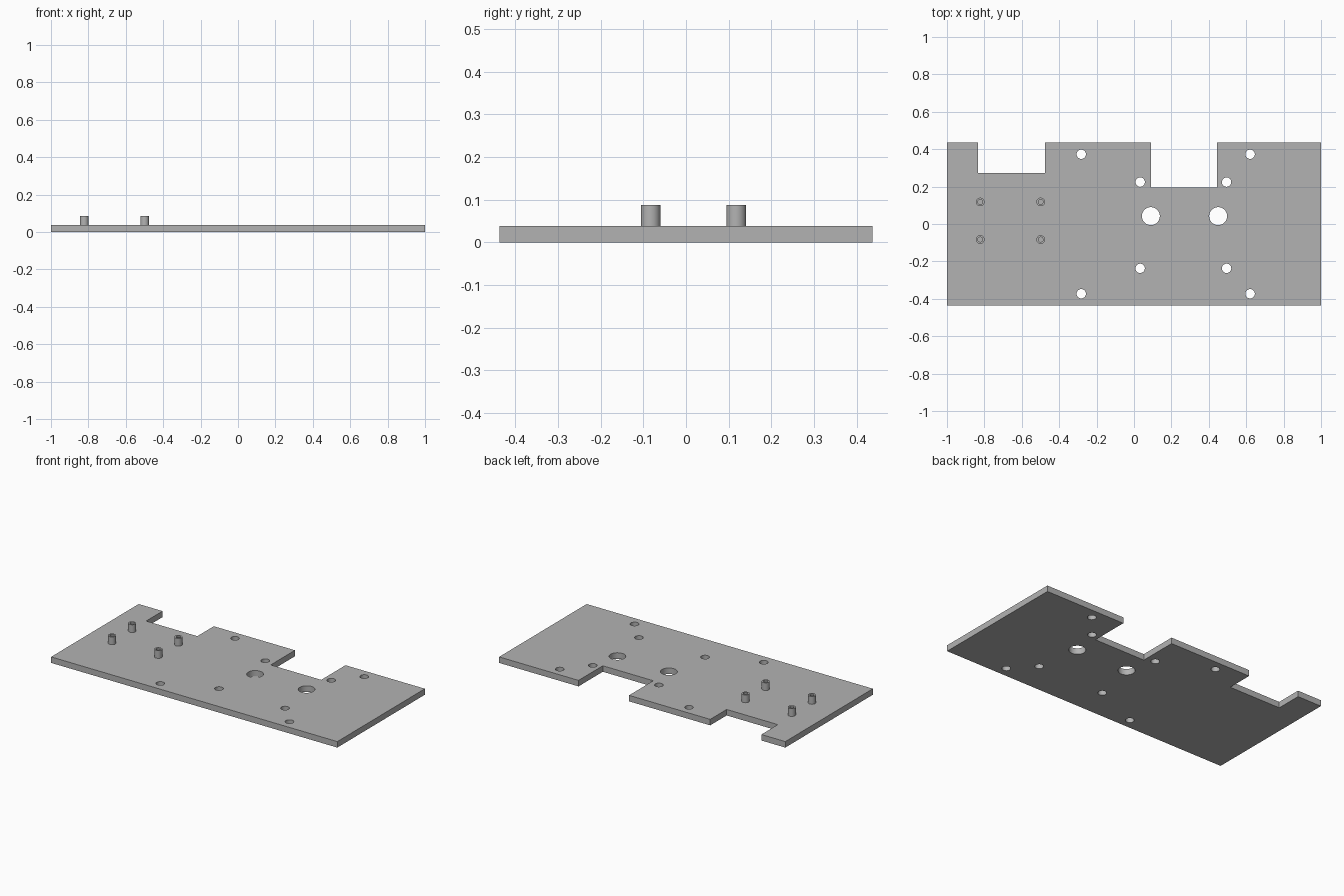
import bpy, bmesh
from math import radians
from mathutils import Matrix, Vector

if "Cube" in bpy.data.objects:
    bpy.data.objects.remove(bpy.data.objects["Cube"])

THICK, TOP = 0.038, 0.087
HALF_Y = 0.437

grey = bpy.data.materials.new("plain grey")
grey.use_nodes = True
colour = (0.45, 0.45, 0.45, 1)
grey.diffuse_color = colour
grey.node_tree.nodes["Principled BSDF"].inputs["Base Color"].default_value = colour


def make_object(name, bm):
    bmesh.ops.recalc_face_normals(bm, faces=bm.faces)
    mesh = bpy.data.meshes.new(name)
    bm.to_mesh(mesh)
    bm.free()
    mesh.materials.append(grey)
    obj = bpy.data.objects.new(name, mesh)
    bpy.context.collection.objects.link(obj)
    return obj


def smooth(obj):
    bpy.ops.object.select_all(action='DESELECT')
    obj.select_set(True)
    bpy.context.view_layer.objects.active = obj
    bpy.ops.object.shade_smooth_by_angle(angle=radians(30))


# Plate outline with two notches in the back edge
left_notch = (0.092, 0.445, 0.195)
right_notch = (-0.833, -0.475, 0.273)
outline = [(-1, HALF_Y), (-1, -HALF_Y), (1, -HALF_Y), (1, HALF_Y)]
for x0, x1, y in (left_notch, right_notch):
    outline += [(x1, HALF_Y), (x1, y), (x0, y), (x0, HALF_Y)]
bm = bmesh.new()
base = bm.faces.new([bm.verts.new((x, y, 0)) for x, y in outline])
walls = bmesh.ops.extrude_face_region(bm, geom=[base], use_keep_orig=True)
bmesh.ops.translate(bm, vec=(0, 0, THICK),
                    verts=[v for v in walls["geom"] if isinstance(v, bmesh.types.BMVert)])
plate = make_object("base_plate", bm)

# Through holes: outer and inner mounting pairs, and two large holes
holes = [(x, y, 0.025) for x in (-0.282, 0.621) for y in (-0.373, 0.373)]
holes += [(x, y, 0.025) for x in (0.033, 0.495) for y in (-0.237, 0.224)]
holes += [(x, 0.042, 0.048) for x in (0.09, 0.45)]
bm = bmesh.new()
for x, y, r in holes:
    bmesh.ops.create_cone(bm, cap_ends=True, segments=48, radius1=r, radius2=r,
                          depth=0.2, matrix=Matrix.Translation((x, y, 0)))
cutter = make_object("hole_cutter", bm)
cutter.hide_render = True
cut = plate.modifiers.new("holes", 'BOOLEAN')
cut.operation, cut.solver, cut.object = 'DIFFERENCE', 'EXACT', cutter
bpy.context.view_layer.update()
drilled = bpy.data.meshes.new_from_object(
    plate.evaluated_get(bpy.context.evaluated_depsgraph_get()))
plate.modifiers.clear()
plate.data = drilled
bpy.data.objects.remove(cutter)
smooth(plate)


# Hollow standoffs turned from a profile
def standoff(name, x, y, outer=0.023, inner=0.013):
    profile = [(outer, THICK), (outer, TOP), (inner, TOP), (inner, THICK + 0.001), (0, THICK + 0.001)]
    bm = bmesh.new()
    verts = [bm.verts.new((r, 0, z)) for r, z in profile]
    edges = [bm.edges.new(pair) for pair in zip(verts, verts[1:])]
    bmesh.ops.spin(bm, geom=verts + edges, cent=(0, 0, 0), axis=(0, 0, 1),
                   angle=radians(360), steps=40, use_merge=True)
    bmesh.ops.remove_doubles(bm, verts=bm.verts, dist=0.00001)
    bmesh.ops.translate(bm, vec=Vector((x, y, 0)), verts=bm.verts)
    smooth(make_object(name, bm))


for side, x in (("right", -0.822), ("left", -0.499)):
    for end, y in (("front", -0.083), ("back", 0.118)):
        standoff(f"standoff_{end}_{side}", x, y)
